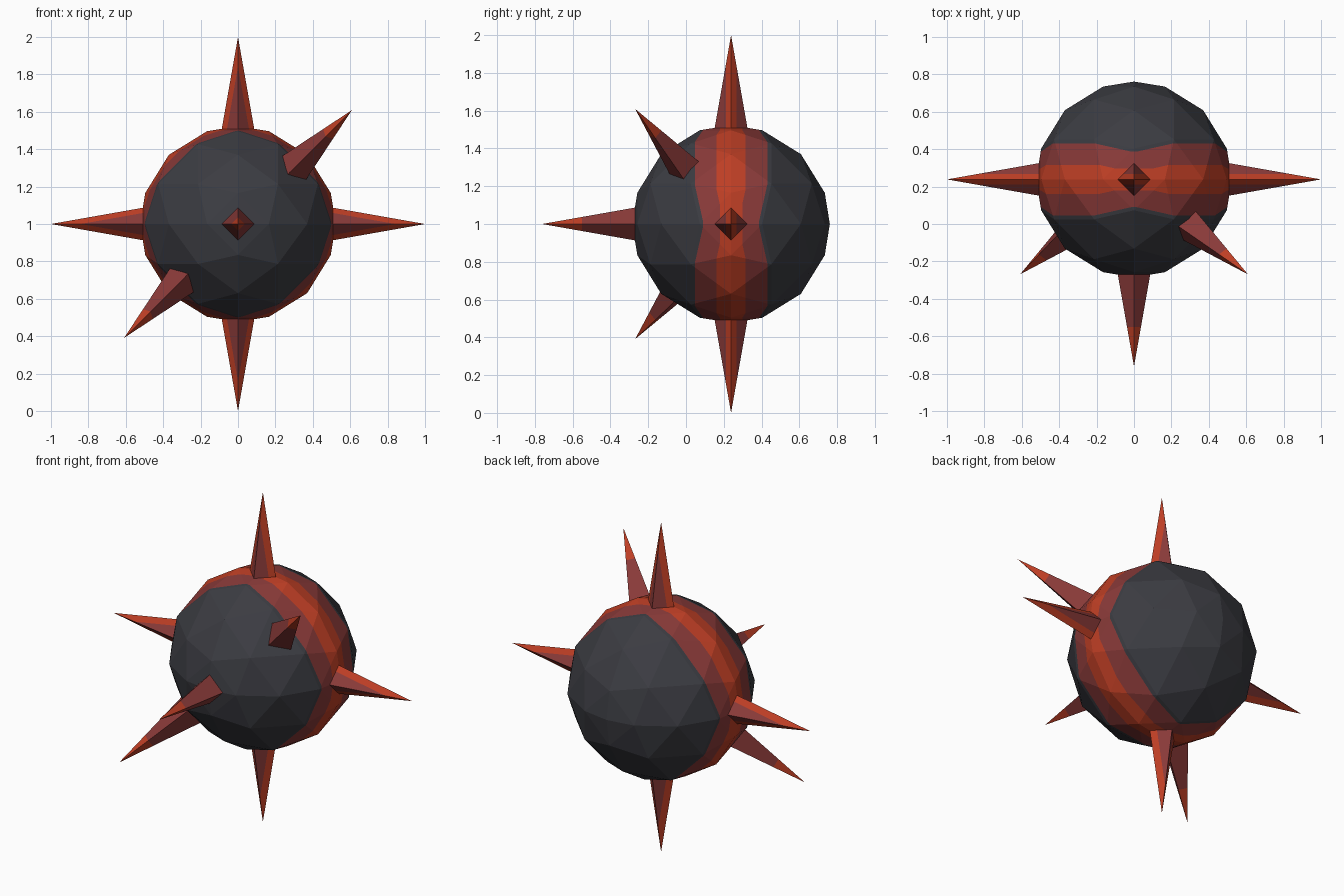
import bpy, bmesh
from mathutils import Vector

if "Cube" in bpy.data.objects:
    bpy.data.objects.remove(bpy.data.objects["Cube"])

CENTRE = Vector((0, 0.2385, 1.0))
R = 0.523            # ball radius
BASE, TIP = 0.49, 1.0  # spike start and end, from the ball centre
HALF = 0.09          # spike half width at its base


def material(name, rgb):
    m = bpy.data.materials.new(name)
    m.diffuse_color = (*rgb, 1)
    m.use_nodes = True
    m.node_tree.nodes["Principled BSDF"].inputs["Base Color"].default_value = m.diffuse_color
    return m


MATS = [material("orange red", (0.51, 0.048, 0.018)),
        material("dark red", (0.25, 0.042, 0.040)),
        material("charcoal", (0.044, 0.045, 0.054))]


def clip(poly, limit, sign):
    """Part of a polygon of (point, value) pairs where sign*(value-limit) >= 0."""
    out = []
    for (p, a), (q, b) in zip(poly, poly[1:] + poly[:1]):
        da, db = sign * (a - limit), sign * (b - limit)
        if da >= -1e-7:
            out.append((p, a))
        if (da > 1e-7 and db < -1e-7) or (da < -1e-7 and db > 1e-7):
            out.append((p.lerp(q, da / (da - db)), limit))
    return out


def add_banded(bm, poly, cuts, mats):
    """Add a flat polygon, cut into coloured bands by its values."""
    edges = [-9.0] + cuts + [9.0]
    for low, high, mat in zip(edges, edges[1:], mats):
        part = clip(clip(poly, low, 1), high, -1)
        if len(part) > 2 and max(v for _, v in part) - low > 1e-6 \
                and high - min(v for _, v in part) > 1e-6:
            bm.faces.new([bm.verts.new(p) for p, _ in part]).material_index = mat


def finish(bm, name):
    bmesh.ops.remove_doubles(bm, verts=bm.verts, dist=1e-5)
    bmesh.ops.recalc_face_normals(bm, faces=bm.faces)
    mesh = bpy.data.meshes.new(name)
    bm.to_mesh(mesh)
    bm.free()
    for m in MATS:
        mesh.materials.append(m)
    ob = bpy.data.objects.new(name, mesh)
    ob.location = CENTRE
    bpy.context.collection.objects.link(ob)


# Ball: octahedron with each side split in four, pushed out to a sphere,
# with the stripes cut between the middle ring and its neighbours
N = 4
bm = bmesh.new()
for sx in (1, -1):
    for sy in (1, -1):
        for sz in (1, -1):
            def corner(i, j):
                p = Vector((sx * i, sy * j, sz * (N - i - j)))
                return p.normalized() * R, float(j)
            for i in range(N):
                for j in range(N - i):
                    tris = [[(i, j), (i + 1, j), (i, j + 1)]]
                    if i + j < N - 1:
                        tris.append([(i + 1, j), (i + 1, j + 1), (i, j + 1)])
                    for t in tris:
                        add_banded(bm, [corner(*c) for c in t], [0.36, 0.9], [0, 1, 2])
finish(bm, "ball")


# Spikes: four-sided pyramids
def spike(name, d, u):
    d, u = Vector(d).normalized(), Vector(u).normalized()
    v = d.cross(u)
    base = [d * BASE + w * HALF for w in (u, v, -u, -v)]
    tip = d * TIP
    bm = bmesh.new()
    for a, b in zip(base, base[1:] + base[:1]):
        if abs(d.y) < 0.1:   # on the stripe: orange along the middle
            add_banded(bm, [(p, abs(p.y)) for p in (a, b, tip)], [0.028], [0, 1])
        else:                # off the stripe: orange tip
            add_banded(bm, [(p, p.dot(d)) for p in (a, b, tip)], [0.79], [1, 0])
    bm.faces.new([bm.verts.new(p) for p in base]).material_index = 1
    finish(bm, name)


for side, s in (("right", 1), ("left", -1)):
    spike(side + "_spike", (s, 0, 0), (0, 1, 0))
    spike(("top" if s > 0 else "bottom") + "_spike", (0, 0, s), (0, 1, 0))
    spike(side + "_slanted_spike", (0.6 * s, -0.5, 0.6 * s), (1, 0, -1))
spike("front_spike", (0, -1, 0), (1, 0, 0))
